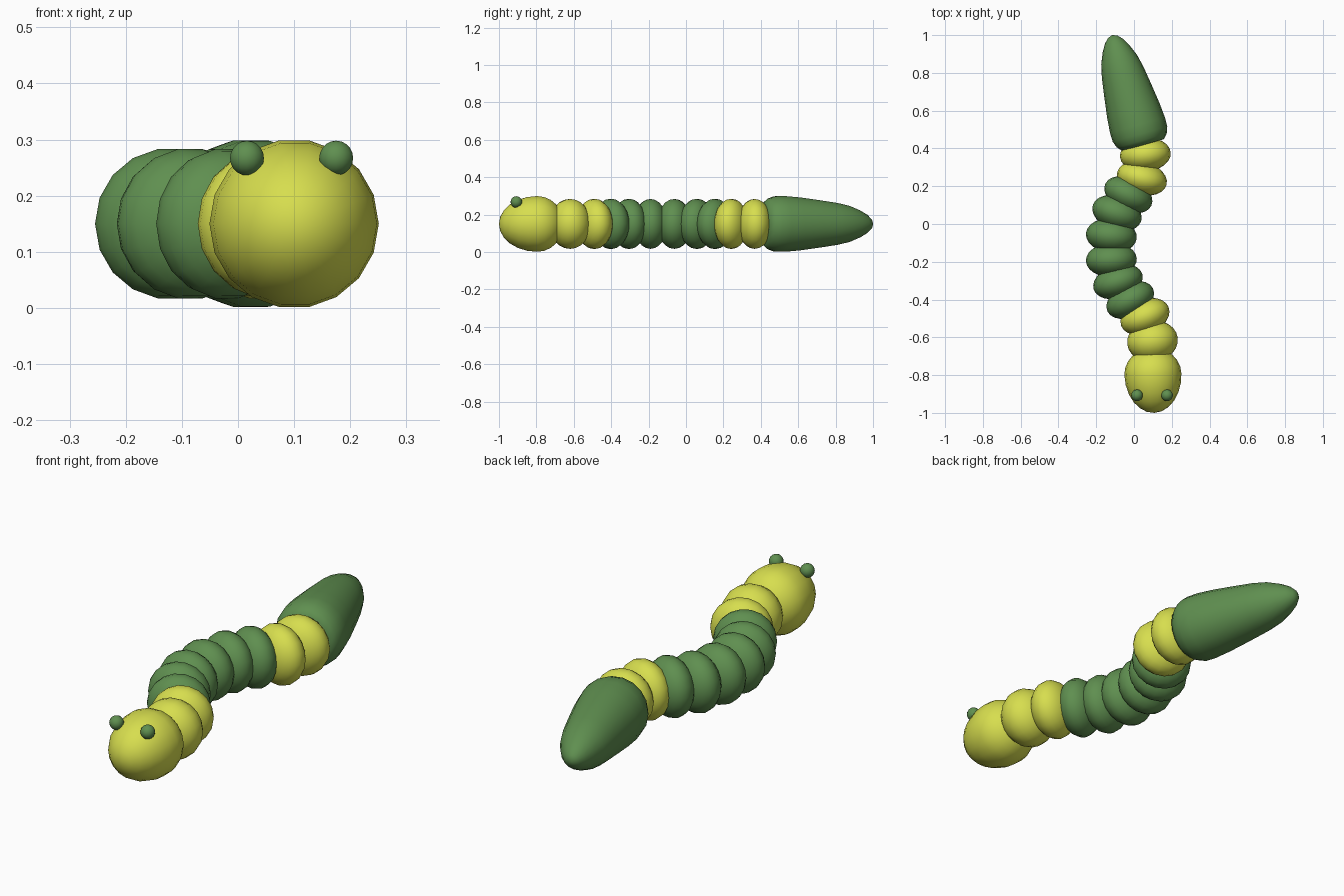
import bpy, bmesh, math
from mathutils import Matrix

if "Cube" in bpy.data.objects:
    bpy.data.objects.remove(bpy.data.objects["Cube"])

SIDES = 18
MID_Z = 0.15


def material(name, rgb):
    m = bpy.data.materials.new(name)
    m.diffuse_color = (*rgb, 1.0)
    m.use_nodes = True
    m.node_tree.nodes["Principled BSDF"].inputs["Base Color"].default_value = m.diffuse_color
    return m


GREEN = material("leaf_green", (0.115, 0.275, 0.08))
YELLOW = material("soft_yellow", (0.68, 0.73, 0.077))


def finish(bm, name, mat):
    bmesh.ops.recalc_face_normals(bm, faces=bm.faces)
    for f in bm.faces:
        f.smooth = True
    me = bpy.data.meshes.new(name)
    bm.to_mesh(me)
    bm.free()
    me.set_sharp_from_angle(angle=math.radians(50))
    me.materials.append(mat)
    ob = bpy.data.objects.new(name, me)
    bpy.context.collection.objects.link(ob)
    return ob


def lathe(name, profile, x, y, turn, mat):
    """Revolve (distance, radius) pairs about the local y axis, then place."""
    bm = bmesh.new()
    rings = []
    for t, r in profile:
        if r < 1e-5:
            rings.append([bm.verts.new((0, t, 0))])
        else:
            angles = [2 * math.pi * i / SIDES for i in range(SIDES)]
            rings.append([bm.verts.new((r * math.cos(a), t, r * math.sin(a)))
                          for a in angles])
    for a, b in zip(rings, rings[1:]):
        for i in range(SIDES):
            j = (i + 1) % SIDES
            if len(a) == 1:
                bm.faces.new((a[0], b[i], b[j]))
            elif len(b) == 1:
                bm.faces.new((a[i], a[j], b[0]))
            else:
                bm.faces.new((a[i], a[j], b[j], b[i]))
    bm.transform(Matrix.Translation((x, y, MID_Z))
                 @ Matrix.Rotation(math.radians(turn), 4, 'Z'))
    return finish(bm, name, mat)


def egg(front, back, radius, steps=12):
    """Ellipsoid profile with different front and back lengths."""
    pts = []
    for k in range(steps + 1):
        a = math.pi * k / steps
        c = -math.cos(a)
        pts.append((c * (front if c < 0 else back), radius * math.sin(a)))
    return pts


# Head
lathe("head", egg(0.205, 0.14, 0.151), 0.10, -0.795, 2, YELLOW)

# Body segments: x, y, turn, half length, colour
segments = [
    (0.098, -0.620, 8, 0.110, YELLOW),
    (0.058, -0.490, 22, 0.092, YELLOW),
    (-0.020, -0.402, 28, 0.088, GREEN),
    (-0.085, -0.305, 18, 0.088, GREEN),
    (-0.120, -0.190, 3, 0.090, GREEN),
    (-0.120, -0.062, -6, 0.092, GREEN),
    (-0.090, 0.058, -19, 0.090, GREEN),
    (-0.030, 0.155, -26, 0.088, GREEN),
    (0.042, 0.242, -15, 0.088, YELLOW),
    (0.060, 0.367, 5, 0.090, YELLOW),
]
for n, (x, y, turn, half, mat) in enumerate(segments, 1):
    lathe(f"body_segment_{n}", egg(half, half, 0.135), x, y, turn, mat)

# Long tapering tail
tail = [(0, 0), (0, 0.115), (0.025, 0.137), (0.06, 0.150), (0.11, 0.151),
        (0.19, 0.144), (0.30, 0.129), (0.40, 0.114), (0.47, 0.098),
        (0.53, 0.073), (0.57, 0.050), (0.595, 0.026), (0.605, 0)]
lathe("tail", tail, 0.048, 0.418, 15.7, GREEN)

# Eyes
for side, x in (("left", 0.016), ("right", 0.175)):
    bm = bmesh.new()
    bmesh.ops.create_uvsphere(bm, u_segments=14, v_segments=10, radius=0.031)
    bm.transform(Matrix.Translation((x, -0.907, 0.267)))
    finish(bm, f"eye_{side}", GREEN)
